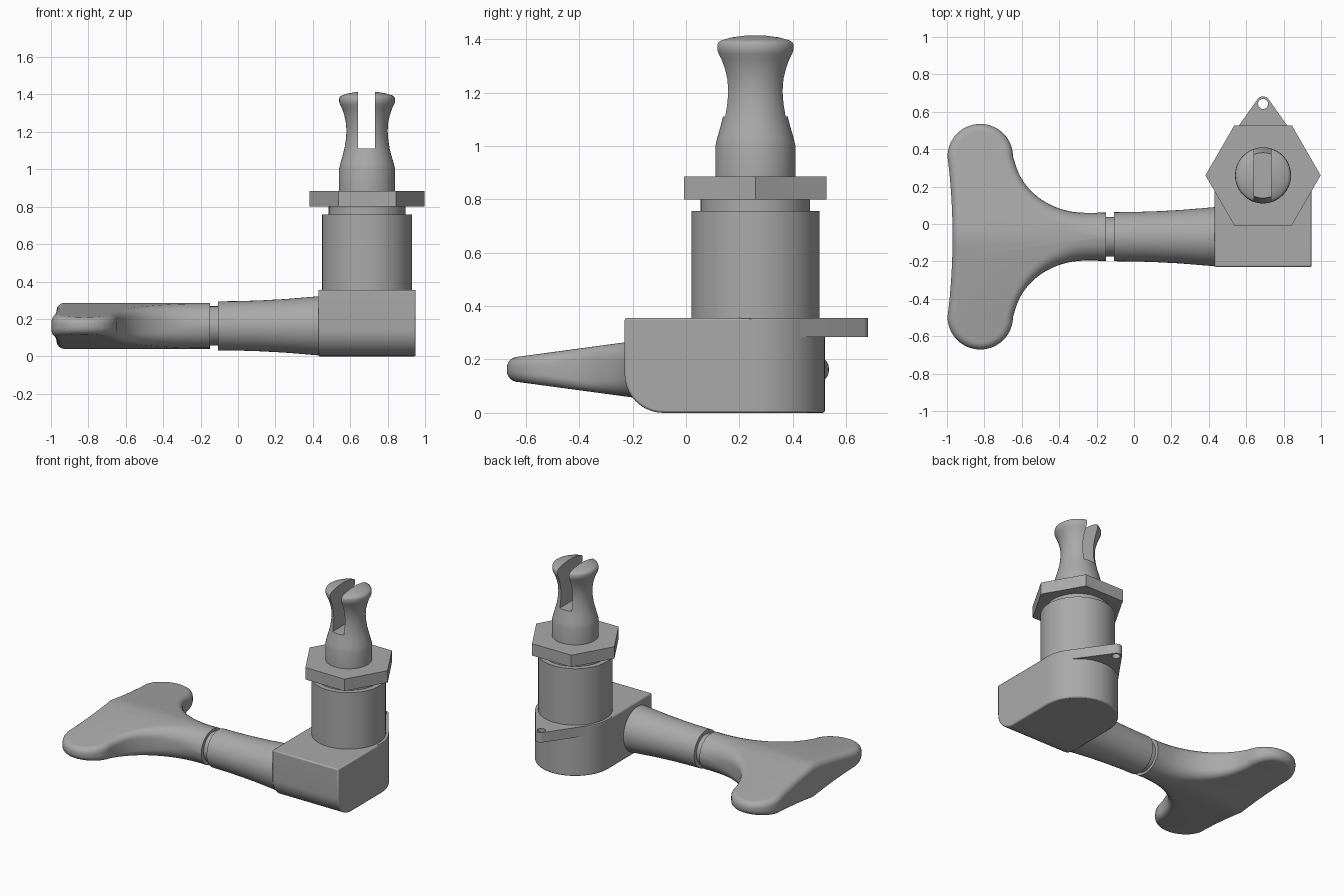
import bpy, bmesh, math
from mathutils import Matrix, Vector

if "Cube" in bpy.data.objects:
    bpy.data.objects.remove(bpy.data.objects["Cube"])

metal = bpy.data.materials.new("grey metal")
metal.diffuse_color = (0.4, 0.4, 0.4, 1)
metal.use_nodes = True
metal.node_tree.nodes["Principled BSDF"].inputs["Base Color"].default_value = metal.diffuse_color

PX, PY = 0.69, 0.26        # post axis
SY, SZ = -0.068, 0.163     # key shaft axis
UP = Matrix.Translation((PX, PY, 0))
ALONG_X = Matrix.Translation((0, SY, SZ)) @ Matrix.Rotation(math.pi / 2, 4, 'Y')


def finish(name, bm, angle=35):
    bmesh.ops.recalc_face_normals(bm, faces=bm.faces)
    me = bpy.data.meshes.new(name)
    bm.to_mesh(me)
    bm.free()
    ob = bpy.data.objects.new(name, me)
    bpy.context.collection.objects.link(ob)
    me.materials.append(metal)
    activate(ob)
    bpy.ops.object.shade_smooth_by_angle(angle=math.radians(angle))
    return ob


def activate(ob):
    bpy.ops.object.select_all(action='DESELECT')
    ob.select_set(True)
    bpy.context.view_layer.objects.active = ob


def apply_all(ob):
    activate(ob)
    for m in list(ob.modifiers):
        bpy.ops.object.modifier_apply(modifier=m.name)


def lathe(name, profile, matrix, n=64):
    """Spin (radius, height) points into a closed solid."""
    bm = bmesh.new()
    rings = [[bm.verts.new(matrix @ Vector((r * math.cos(2 * math.pi * i / n),
                                            r * math.sin(2 * math.pi * i / n), h)))
              for i in range(n)] for r, h in profile]
    for a, b in zip(rings, rings[1:]):
        for i in range(n):
            bm.faces.new((a[i], a[(i + 1) % n], b[(i + 1) % n], b[i]))
    bm.faces.new(rings[0])
    bm.faces.new(rings[-1])
    return finish(name, bm)


def arc(cx, cy, rx, ry, a0, a1, n):
    return [(cx + rx * math.cos(math.radians(a0 + (a1 - a0) * i / n)),
             cy + ry * math.sin(math.radians(a0 + (a1 - a0) * i / n))) for i in range(n + 1)]


# Gear housing: square front, round back, large rounding on the lower front edge
bm = bmesh.new()
plan = [(0.43, -0.23), (0.95, -0.23)] + arc(PX, PY, 0.26, 0.26, 0, 180, 40)
base = bm.faces.new([bm.verts.new((x, y, 0)) for x, y in plan])
ext = bmesh.ops.extrude_face_region(bm, geom=[base])
bmesh.ops.translate(bm, vec=(0, 0, 0.355),
                    verts=[v for v in ext["geom"] if isinstance(v, bmesh.types.BMVert)])
front = [e for e in bm.edges if all(v.co.y < -0.22 and v.co.z < 0.01 for v in e.verts)]
bmesh.ops.bevel(bm, geom=front, offset=0.145, segments=10, profile=0.5, affect='EDGES')
housing = finish("gear_housing", bm)
bev = housing.modifiers.new("soft edges", 'BEVEL')
bev.width, bev.segments, bev.angle_limit = 0.008, 2, math.radians(40)
apply_all(housing)

# Screw lug: tangent hull from housing to a small tip, with a hole
tip_y, tip_r, big_r = 0.645, 0.037, 0.259
t = math.degrees(math.asin((big_r - tip_r) / (tip_y - PY)))
outline = arc(PX, tip_y, tip_r, tip_r, t, 180 - t, 16) + arc(PX, PY, big_r, big_r, 180 - t, 360 + t, 60)
cu = bpy.data.curves.new("screw_lug", 'CURVE')
cu.dimensions, cu.fill_mode, cu.extrude = '2D', 'BOTH', 0.035
for pts in (outline, arc(PX, tip_y - 0.003, 0.027, 0.027, 0, 345, 23)):
    sp = cu.splines.new('POLY')
    sp.points.add(len(pts) - 1)
    for p, (x, y) in zip(sp.points, pts):
        p.co = (x, y, 0, 1)
    sp.use_cyclic_u = True
lug = bpy.data.objects.new("screw_lug", cu)
lug.location.z = 0.3195
bpy.context.collection.objects.link(lug)
cu.materials.append(metal)
activate(lug)
bpy.ops.object.convert(target='MESH')
bpy.ops.object.shade_smooth_by_angle(angle=math.radians(35))

# Barrel, threaded neck and hex nut
lathe("barrel", [(0.24, 0.35), (0.24, 0.757)], UP)
lathe("barrel_neck", [(0.205, 0.75), (0.205, 0.81)], UP)
lathe("hex_nut", [(0.308, 0.8), (0.308, 0.885)], UP, 6)

# String post with a slot across the top
post = lathe("string_post", [
    (0.15, 0.88), (0.15, 1.0), (0.143, 1.03), (0.13, 1.075), (0.12, 1.115), (0.113, 1.16),
    (0.11, 1.205), (0.113, 1.25), (0.122, 1.29), (0.134, 1.325), (0.144, 1.345), (0.149, 1.36),
    (0.149, 1.378), (0.145, 1.388), (0.135, 1.395), (0.1, 1.406), (0.05, 1.414), (0.01, 1.416)], UP)
bm = bmesh.new()
bmesh.ops.create_cube(bm, size=1, matrix=Matrix.Translation((PX - 0.003, PY, 1.31))
                      @ Matrix.Diagonal((0.09, 0.6, 0.4, 1)))
cutter = finish("slot_cutter", bm)
cutter.hide_render = True
cut = post.modifiers.new("slot", 'BOOLEAN')
cut.operation, cut.object, cut.solver = 'DIFFERENCE', cutter, 'EXACT'
apply_all(post)
bpy.data.objects.remove(cutter)
activate(post)
bpy.ops.object.shade_smooth_by_angle(angle=math.radians(35))

# Flared key shaft and the thin collar between shaft and key
lathe("key_shaft", [(0.131, -0.108), (0.132, 0), (0.136, 0.12), (0.143, 0.25),
                    (0.152, 0.36), (0.158, 0.43), (0.158, 0.47)], ALONG_X)
lathe("key_collar", [(0.105, -0.17), (0.105, -0.09)], ALONG_X)

# Butterfly key: half outline with rounded rim and a wedge face, mirrored across the shaft axis
half = [(-0.97 - 0.027 * (i / 8) ** 2, 0.43 * i / 8) for i in range(8)]
half += arc(-0.822, 0.428, 0.175, 0.175, 180, 0, 28)
half += arc(-0.26, 0.468, 0.385, 0.34, 194, 270, 24) + [(-0.2, 0.128), (-0.15, 0.131)]


def thick(d):
    return 0.123 - 0.135 * d


STEPS = 6
columns = []
bm = bmesh.new()
for i, (x, d) in enumerate(half):
    a, b = Vector(half[max(i - 1, 0)]), Vector(half[min(i + 1, len(half) - 1)])
    tan = (b - a).normalized()
    inward = Vector((tan.y, -tan.x))
    if i == 0:
        inward = Vector((1, 0))
    elif i == len(half) - 1:
        inward = Vector((0, -1))
    r = 0.042 + 0.083 * min(max((x + 0.6) / 0.4, 0), 1)
    r = min(r, thick(max(d + inward.y * r, 0)) * 0.98)
    h = thick(max(d + inward.y * r, 0))
    col = []
    for side in (-1, 1):
        for k in range(STEPS + 1):
            ang = math.pi / 2 * (k if side > 0 else STEPS - k) / STEPS
            s = r * (1 - math.cos(ang))
            col.append(bm.verts.new((x + inward.x * s, max(d + inward.y * s, 0),
                                     side * (h - r + r * math.sin(ang)))))
    columns.append(col)
for a, b in zip(columns, columns[1:]):
    for k in range(len(a) - 1):
        bm.faces.new((a[k], a[k + 1], b[k + 1], b[k]))
low = bm.verts.new((-0.15, 0, -thick(0)))
top = bm.verts.new((-0.15, 0, thick(0)))
bm.faces.new([c[-1] for c in columns] + [top])
bm.faces.new([c[0] for c in columns] + [low])
bm.faces.new([low] + columns[-1] + [top])
key = finish("butterfly_key", bm, 30)
key.location = (0, SY, SZ)
mir = key.modifiers.new("mirror", 'MIRROR')
mir.use_axis = (False, True, False)
mir.merge_threshold = 0.0005
apply_all(key)
